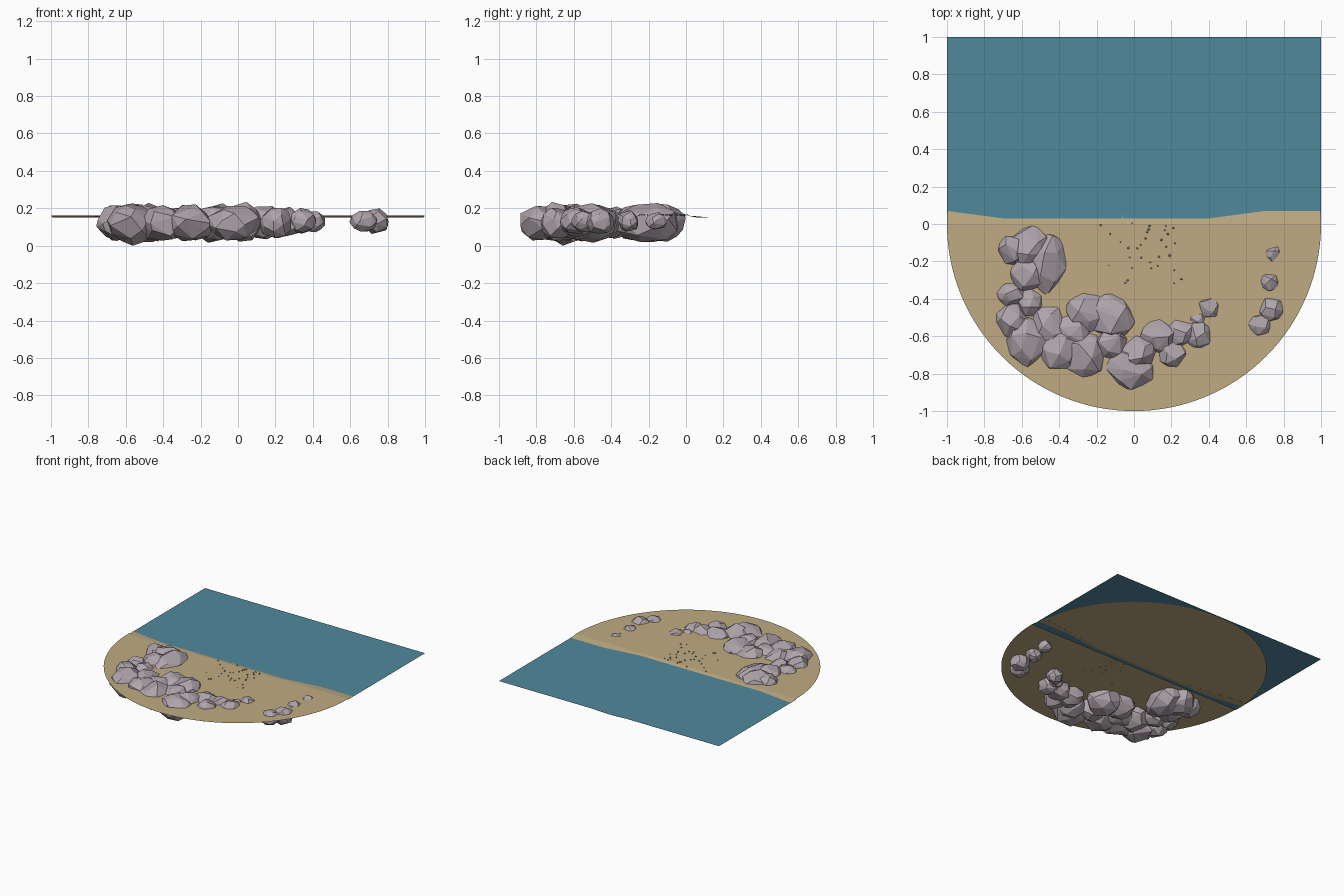
import bpy, bmesh, math, random
from mathutils import Vector

if "Cube" in bpy.data.objects:
    bpy.data.objects.remove(bpy.data.objects["Cube"])

random.seed(7)


def material(name, rgb):
    m = bpy.data.materials.new(name)
    m.diffuse_color = (*rgb, 1)
    m.use_nodes = True
    m.node_tree.nodes["Principled BSDF"].inputs["Base Color"].default_value = m.diffuse_color
    return m


SAND = material("sand", (0.52, 0.41, 0.225))
WATER = material("sea blue", (0.078, 0.25, 0.335))
ROCK = material("grey rock", (0.43, 0.375, 0.41))


def make(name, bm, mat):
    me = bpy.data.meshes.new(name)
    bm.to_mesh(me)
    bm.free()
    me.materials.append(mat)
    ob = bpy.data.objects.new(name, me)
    bpy.context.collection.objects.link(ob)
    return ob


def add_face(bm, pts):
    return bm.faces.new([bm.verts.new(p) for p in pts])


# Sand disc: flat beach, a short slope into the water, then a flat sea bed
BEACH, SEA, BED = 0.162, 0.156, 0.150


def slope_end(x):
    return 0.06 + 0.08 * max(0, abs(x) - 0.4) / 0.6


bm = bmesh.new()
N = 64
front = [(math.cos(a), math.sin(a), BEACH)
         for a in (math.pi + math.pi * i / N for i in range(N + 1))]
add_face(bm, front[:-1] + [(1, 0, BEACH)])
edge = math.sqrt(1 - 0.14 ** 2)
xs = [-edge, -0.4, 0.4, edge]
tops = [-1, -0.4, 0.4, 1]
for i in range(3):
    add_face(bm, [(tops[i], 0, BEACH), (tops[i + 1], 0, BEACH),
                  (xs[i + 1], slope_end(xs[i + 1]), BED), (xs[i], slope_end(xs[i]), BED)])
a0 = math.asin(0.14)
back = [(math.cos(a), math.sin(a), BED)
        for a in (a0 + (math.pi - 2 * a0) * i / N for i in range(N + 1))]
add_face(bm, back + [(x, slope_end(x), BED) for x in xs[1:3]])
bmesh.ops.remove_doubles(bm, verts=bm.verts, dist=0.0005)
make("sand_beach", bm, SAND)

# Thin sliver of sand reaching into the water
bm = bmesh.new()
add_face(bm, [(-0.064, 0.0, BEACH), (-0.059, 0.0, BEACH), (-0.061, 0.09, SEA + 0.001)])
make("sand_spit", bm, SAND)

# Water sheet
bm = bmesh.new()
add_face(bm, [(-1, 0, SEA), (1, 0, SEA), (1, 1, SEA), (-1, 1, SEA)])
make("sea", bm, WATER)


# Boulders: faceted convex hulls of points spread evenly over an ellipsoid
def boulder(bm, x, y, z, rx, ry, rz, n=26):
    turn = random.uniform(0, math.tau)
    vs = []
    for i in range(n):
        h = 1 - 2 * (i + 0.5) / n
        a = turn + i * 2.39996 + random.uniform(-0.35, 0.35)
        r = math.sqrt(1 - h * h)
        k = random.uniform(0.9, 1.06)
        vs.append(bm.verts.new((x + rx * r * math.cos(a) * k,
                                y + ry * r * math.sin(a) * k,
                                max(0.0, z + rz * h * k))))
    res = bmesh.ops.convex_hull(bm, input=vs)
    junk = {v for v in res["geom_interior"] if isinstance(v, bmesh.types.BMVert)}
    bmesh.ops.delete(bm, geom=list(junk), context='VERTS')


# x, y, radius in x, radius in y, half height
groups = {
    "left_rocks": [(-.47, -.2, .12, .19, .11), (-.56, -.13, .12, .13, .11), (-.65, -.14, .09, .1, .10),
                   (-.57, -.27, .12, .11, .10), (-.66, -.38, .09, .08, .09), (-.56, -.42, .08, .09, .09),
                   (-.65, -.52, .11, .11, .10), (-.57, -.62, .13, .15, .115)],
    "front_rocks": [(-.46, -.55, .12, .13, .10), (-.4, -.66, .14, .14, .10), (-.26, -.7, .14, .14, .10),
                    (-.26, -.47, .13, .13, .10), (-.12, -.5, .14, .14, .105), (-.33, -.57, .12, .12, .09),
                    (-.12, -.64, .1, .1, .10), (-.02, -.77, .15, .13, .10), (.03, -.69, .11, .1, .11),
                    (.13, -.6, .11, .11, .095), (.2, -.69, .09, .09, .09), (.25, -.58, .1, .09, .085),
                    (.34, -.59, .09, .09, .075), (.4, -.45, .07, .07, .06), (.34, -.51, .06, .05, .05)],
    "right_rocks": [(.745, -.16, .055, .06, .05), (.725, -.31, .065, .06, .06),
                    (.735, -.46, .075, .08, .07), (.67, -.54, .08, .08, .06)],
}
for name, rocks in groups.items():
    bm = bmesh.new()
    for x, y, rx, ry, rz in rocks:
        z = 0.13 if rz < 0.08 else 0.122
        boulder(bm, x, y, z, rx, ry, rz)
    make(name, bm, ROCK)

# Ground the lowest boulder exactly at z = 0
low = bpy.data.objects["left_rocks"].data
lowest = min(low.vertices, key=lambda v: v.co.z)
lowest.co.z = 0.0

# Pebbles scattered on the beach
bm = bmesh.new()
for i in range(32):
    x = random.triangular(-0.22, 0.33, 0.06)
    y = random.uniform(-0.32, 0.01)
    r = random.uniform(0.004, 0.008)
    boulder(bm, x, y, BEACH + 0.003, r, r * random.uniform(0.7, 1.1), r, 9)
make("pebbles", bm, ROCK)

# Consistent outward normals, flat shading
for ob in bpy.data.objects:
    b = bmesh.new()
    b.from_mesh(ob.data)
    if ob.name.endswith(("rocks", "pebbles")):
        bmesh.ops.recalc_face_normals(b, faces=b.faces)
    else:
        for f in b.faces:
            f.normal_update()
            if f.normal.z < 0:
                f.normal_flip()
    b.to_mesh(ob.data)
    b.free()
